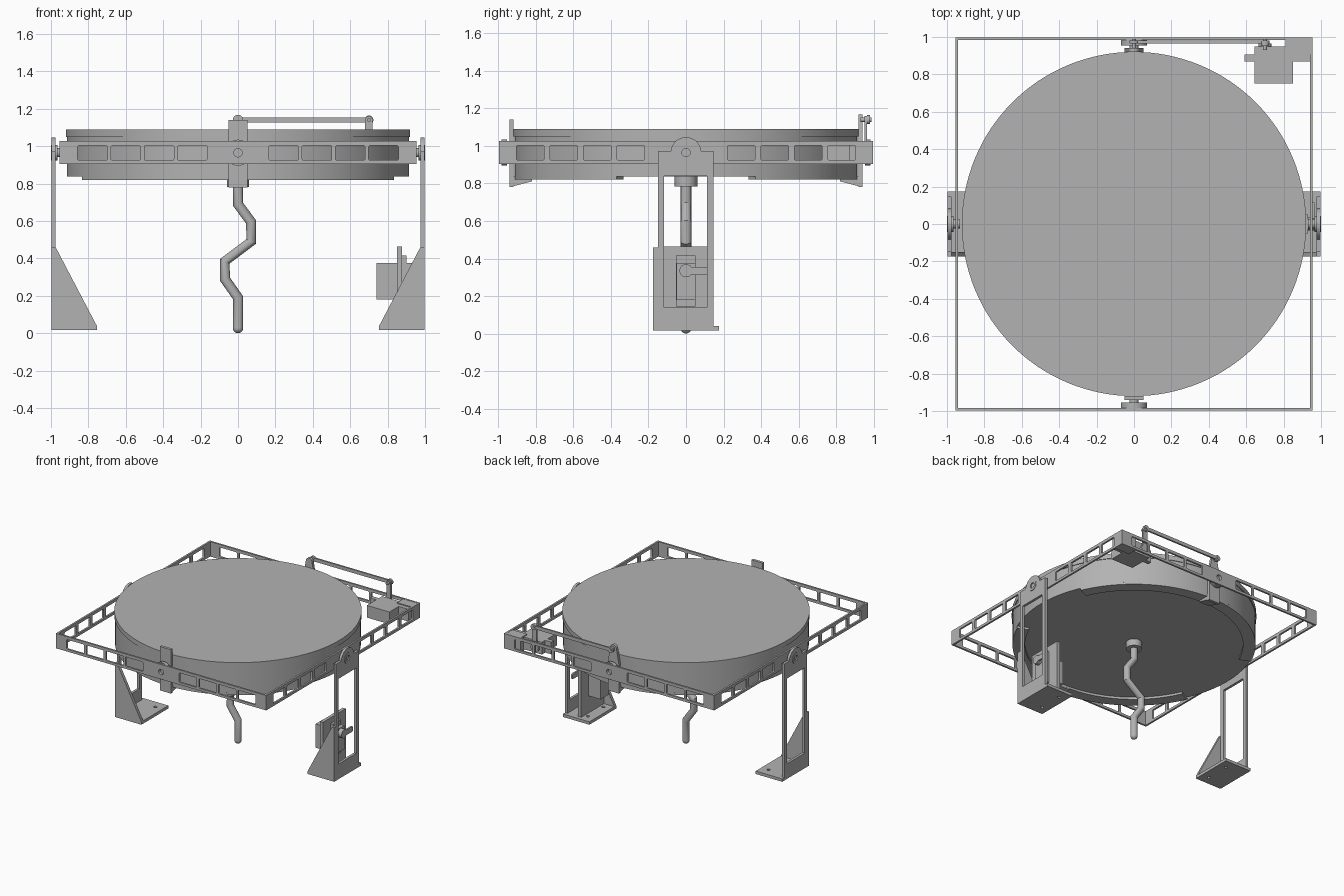
import bpy
import bmesh
from math import sin, cos, pi, radians
from mathutils import Matrix

cube = bpy.data.objects.get("Cube")
if cube:
    bpy.data.objects.remove(cube)

grey = bpy.data.materials.new("plain grey")
grey.use_nodes = True
COLOUR = (0.45, 0.45, 0.45, 1)
grey.diffuse_color = COLOUR
grey.node_tree.nodes["Principled BSDF"].inputs["Base Color"].default_value = COLOUR

# Drawing planes: (u, v, depth) to world axes, named by the depth axis
PLANES = {
    "x": Matrix(((0, 0, 1), (1, 0, 0), (0, 1, 0))).to_4x4(),
    "y": Matrix(((1, 0, 0), (0, 0, -1), (0, 1, 0))).to_4x4(),
    "z": Matrix.Identity(4),
}


def finish(name, mesh):
    bm = bmesh.new()
    bm.from_mesh(mesh)
    bmesh.ops.remove_doubles(bm, verts=bm.verts, dist=0.0001)
    bmesh.ops.recalc_face_normals(bm, faces=bm.faces)
    bm.to_mesh(mesh)
    bm.free()
    mesh.materials.clear()
    mesh.materials.append(grey)
    mesh.shade_smooth()
    mesh.set_sharp_from_angle(angle=radians(30))
    ob = bpy.data.objects.new(name, mesh)
    bpy.context.collection.objects.link(ob)
    return ob


def curve_to_part(name, curve, matrix=None):
    temp = bpy.data.objects.new("temp", curve)
    bpy.context.collection.objects.link(temp)
    dg = bpy.context.evaluated_depsgraph_get()
    mesh = bpy.data.meshes.new_from_object(temp.evaluated_get(dg))
    bpy.data.objects.remove(temp)
    if matrix:
        mesh.transform(matrix)
    return finish(name, mesh)


def add_line(curve, points, closed):
    line = curve.splines.new("POLY")
    line.points.add(len(points) - 1)
    for p, co in zip(line.points, points):
        p.co = (co[0], co[1], co[2] if len(co) > 2 else 0, 1)
    line.use_cyclic_u = closed


def sheet(name, axis, d0, d1, *outlines):
    """Flat part from an outline with holes, filling d0..d1 along an axis."""
    curve = bpy.data.curves.new(name, "CURVE")
    curve.dimensions = "2D"
    curve.fill_mode = "BOTH"
    curve.extrude = abs(d1 - d0) / 2
    for pts in outlines:
        add_line(curve, pts, True)
    move = Matrix.Translation(((d0 + d1) / 2 * (axis == "x"),
                               (d0 + d1) / 2 * (axis == "y"),
                               (d0 + d1) / 2 * (axis == "z")))
    return curve_to_part(name, curve, move @ PLANES[axis])


def arc(u, v, r, a0, a1, n=24):
    steps = [radians(a0 + (a1 - a0) * i / n) for i in range(n + 1)]
    return [(u + r * cos(a), v + r * sin(a)) for a in steps]


def circle(u, v, r, n=32):
    return arc(u, v, r, 0, 360, n)[:-1]


def rect(u0, u1, v0, v1, c=0):
    if not c:
        return [(u0, v0), (u1, v0), (u1, v1), (u0, v1)]
    return (arc(u0 + c, v0 + c, c, 180, 270, 4) + arc(u1 - c, v0 + c, c, 270, 360, 4)
            + arc(u1 - c, v1 - c, c, 0, 90, 4) + arc(u0 + c, v1 - c, c, 90, 180, 4))


def box(name, x0, x1, y0, y1, z0, z1):
    return sheet(name, "z", z0, z1, rect(x0, x1, y0, y1))


HUB = 0.965

# Drum with a slightly wider lid, and arc rims underneath
sheet("drum_body", "z", 0.838, 1.05, circle(0, 0, 0.914, 128))
sheet("drum_lid", "z", 1.05, 1.09, circle(0, 0, 0.92, 128))
for side, start in (("back", 24), ("front", 204)):
    sheet(side + "_rim", "z", 0.82, 0.838,
          arc(0, 0, 0.914, start, start + 132, 48) + arc(0, 0, 0.82, start + 132, start, 48))


# Square frame of windowed rails
def windows(first, pitch, width):
    holes = []
    for i in range(4):
        a = first + i * pitch
        holes += [rect(a, a + width, 0.925, 1.003, 0.008),
                  rect(-a - width, -a, 0.925, 1.003, 0.008)]
    return holes


for s, name in ((-1, "front"), (1, "back")):
    sheet(name + "_rail", "y", s * 0.983, s * 0.998, rect(-0.955, 0.955, 0.905, 1.027),
          circle(0, HUB, 0.056), *windows(0.165, 0.178, 0.158))
    sheet(name + "_bearing", "y", s * 0.96, s * 0.998, circle(0, HUB, 0.056), circle(0, HUB, 0.022))
    sheet(name + "_bearing_flange", "y", s * 0.955, s * 0.983, circle(0, HUB, 0.07),
          circle(0, HUB, 0.022))
    sheet(name + "_spindle", "y", s * 0.91, s * 0.975, circle(0, HUB, 0.024))
    # Drum bracket with a wedge hooked under the rim
    if s < 0:
        tab = rect(-0.05, 0.05, 0.78, 1.14)
    else:
        tab = [(-0.05, 0.78), (0.05, 0.78), (0.05, 1.02)] + arc(0, 1.14, 0.028, 0, 180) + [(-0.05, 1.02)]
    sheet(name + "_bracket", "y", s * 0.92, s * 0.942, tab)
    sheet(name + "_bracket_wedge", "x", -0.05, 0.05,
          [(s * 0.942, 0.78), (s * 0.82, 0.812), (s * 0.82, 0.825), (s * 0.942, 0.84)])

# Side rails and legs
for s, name in ((-1, "right"), (1, "left")):
    sheet(name + "_rail", "x", s * 0.94, s * 0.955, rect(-0.99, 0.99, 0.905, 1.027),
          *windows(0.22, 0.179, 0.148))
    sheet(name + "_leg", "x", s * 0.975, s * 0.996,
          [(-0.15, 0.017), (0.147, 0.017), (0.147, 0.972)]
          + arc(0, HUB, 0.082, 5, 175) + [(-0.15, 0.972)],
          rect(-0.117, 0.112, 0.14, 0.84), circle(0, HUB, 0.042))
    sheet(name + "_leg_bearing", "x", s * 0.965, s * 1.0, circle(0, HUB, 0.042), circle(0, HUB, 0.022))
    sheet(name + "_leg_spindle", "x", s * 0.93, s * 0.99, circle(0, HUB, 0.024))
    sheet(name + "_gusset", "y", -0.175, -0.15,
          [(s * 0.996, 0.017), (s * 0.755, 0.017), (s * 0.755, 0.04), (s * 0.975, 0.46), (s * 0.996, 0.46)])
    bolts = [circle(s * 0.82, y, 0.013, 12) for y in (-0.1, 0.1)]
    sheet(name + "_foot", "z", 0.016, 0.04,
          rect(min(s * 0.755, s * 0.996), max(s * 0.755, s * 0.996), -0.175, 0.175), *bolts)

# Leg servo on its mounting plate
box("leg_servo_plate", 0.85, 0.877, -0.15, 0.145, 0.04, 0.463)
box("leg_servo_body", 0.74, 0.93, -0.05, 0.05, 0.18, 0.375)
box("leg_servo_flange", 0.877, 0.9, -0.053, 0.05, 0.145, 0.415)
sheet("leg_servo_shaft", "x", 0.93, 0.965, circle(0, 0.335, 0.035))
sheet("leg_servo_horn", "x", 0.95, 0.965, rect(0, 0.115, 0.313, 0.355, 0.01))

# Frame servo in the back corner
box("frame_corner_block", 0.81, 0.95, 0.905, 0.99, 0.907, 1.025)
box("frame_servo_body", 0.645, 0.85, 0.75, 0.948, 0.917, 1.017)
box("frame_servo_flange", 0.59, 0.94, 0.87, 0.905, 0.917, 1.017)
sheet("frame_servo_shaft", "y", 0.948, 0.966, circle(0.7, HUB, 0.035))


# Push rod linkage over the back rail
def capsule_up(u, v0, v1, r):
    return arc(u, v1, r, 0, 180) + arc(u, v0, r, 180, 360)


sheet("servo_arm", "y", 0.952, 0.966, capsule_up(0.7, HUB, 1.14, 0.02))
sheet("push_rod", "y", 0.966, 0.98,
      arc(0, 1.14, 0.014, 90, 270) + arc(0.7, 1.14, 0.014, -90, 90))
for x, name in ((0, "bracket"), (0.7, "arm")):
    sheet(name + "_rod_eye", "y", 0.964, 0.982, circle(x, 1.14, 0.024))
    sheet(name + "_rod_pin", "y", 0.93, 0.988, circle(x, 1.14, 0.011, 16))

# Collet and zigzag rod below the drum
sheet("collet", "z", 0.783, 0.84, circle(0, 0, 0.06))
rod = bpy.data.curves.new("zigzag_rod", "CURVE")
rod.dimensions = "3D"
rod.bevel_depth = 0.028
rod.bevel_resolution = 6
rod.use_fill_caps = True
add_line(rod, [(0, 0, 0.8), (0, 0, 0.69), (0.07, 0, 0.595), (0.07, 0, 0.49), (-0.07, 0, 0.385),
               (-0.07, 0, 0.29), (0, 0, 0.19), (0, 0, 0.028)], False)
curve_to_part("zigzag_rod", rod)
tip = bpy.data.meshes.new("rod_tip")
bm = bmesh.new()
bmesh.ops.create_uvsphere(bm, u_segments=24, v_segments=12, radius=0.028,
                          matrix=Matrix.Translation((0, 0, 0.028)))
bm.to_mesh(tip)
bm.free()
finish("rod_tip", tip)
